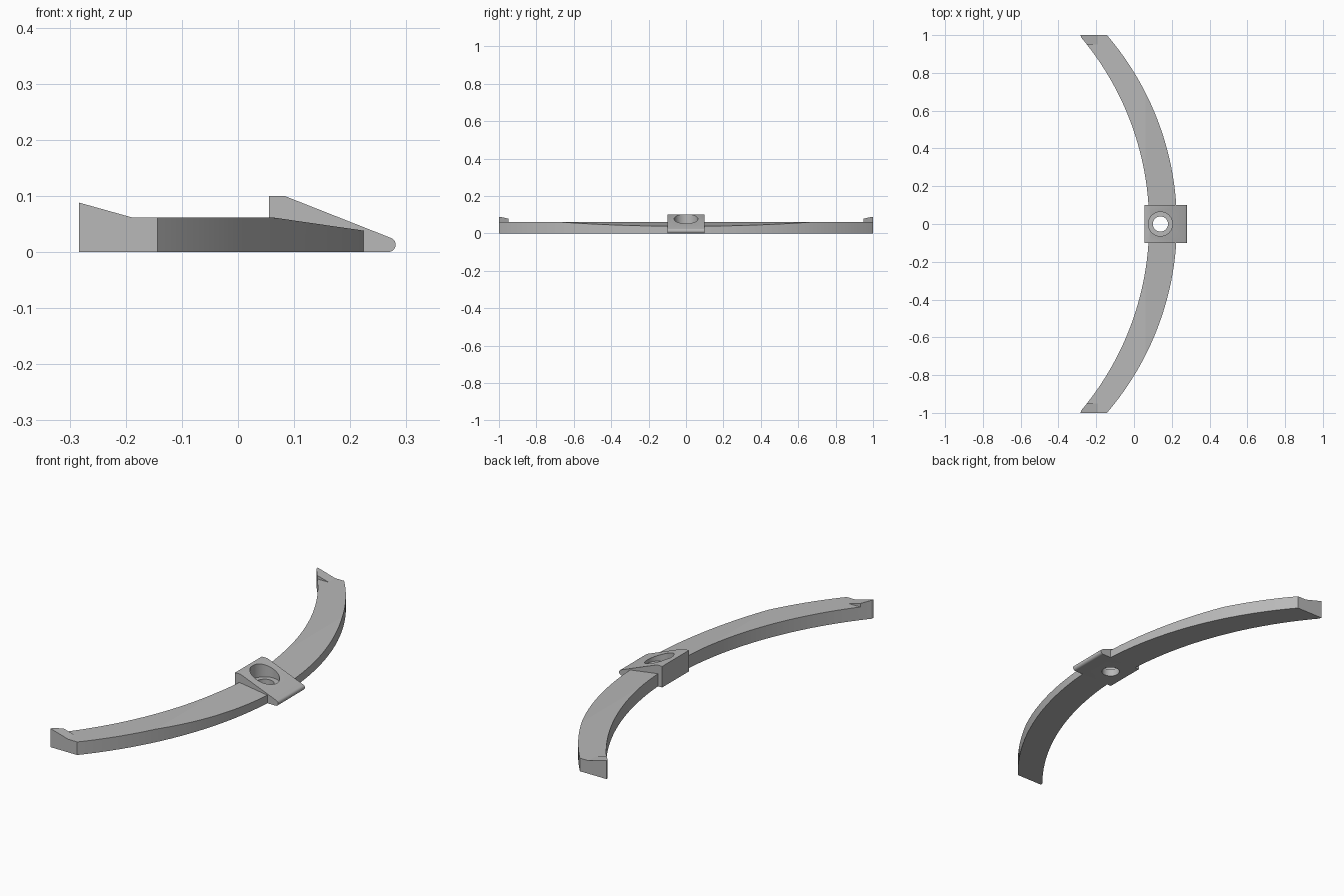
import bpy, bmesh, math

if "Cube" in bpy.data.objects:
    bpy.data.objects.remove(bpy.data.objects["Cube"], do_unlink=True)

grey = bpy.data.materials.new("plain grey")
grey.use_nodes = True
COLOUR = (0.48, 0.48, 0.48, 1)
grey.diffuse_color = COLOUR
grey.node_tree.nodes["Principled BSDF"].inputs["Base Color"].default_value = COLOUR


def make_object(name, bm):
    bmesh.ops.recalc_face_normals(bm, faces=bm.faces)
    mesh = bpy.data.meshes.new(name)
    bm.to_mesh(mesh)
    bm.free()
    mesh.materials.append(grey)
    ob = bpy.data.objects.new(name, mesh)
    bpy.context.collection.objects.link(ob)
    return ob


def activate(ob):
    bpy.ops.object.select_all(action='DESELECT')
    ob.select_set(True)
    bpy.context.view_layer.objects.active = ob


def loft(sections):
    """Skin closed sections of equal length and cap both ends."""
    bm = bmesh.new()
    rings = [[bm.verts.new(p) for p in s] for s in sections]
    for a, b in zip(rings, rings[1:]):
        for i in range(len(a)):
            j = (i + 1) % len(a)
            bm.faces.new((a[i], a[j], b[j], b[i]))
    bm.faces.new(rings[0])
    bm.faces.new(rings[-1])
    return bm


# Curved arm: both edges follow the same arc, shifted along x
RADIUS = 1.535
FLAT = 0.062
RIDGE, LUG_FOOT, TIP = 0.06, -0.19, -0.283


def arc_x(x0, y):
    return x0 - RADIUS + math.sqrt(RADIUS ** 2 - y ** 2)


def top_z(x, lug):
    if x > RIDGE:
        return FLAT - (x - RIDGE) * 0.145
    if lug and x < LUG_FOOT:
        return FLAT + (LUG_FOOT - x) * 0.28
    return FLAT


def arm_section(y, lug):
    inner, outer = max(arc_x(0.08, y), TIP), arc_x(0.227, y)
    ridge = min(max(RIDGE, inner), outer)
    foot = min(max(LUG_FOOT, inner), outer)
    top = [(x, y, top_z(x, lug)) for x in (outer, ridge, foot, inner)]
    return [(inner, y, 0), (outer, y, 0)] + top


STEPS = 24
LUG_START = 0.95
stations = [(0.098 + (LUG_START - 0.098) * i / STEPS, False) for i in range(STEPS + 1)]
stations += [(y, True) for y in (LUG_START, 0.97, 0.988, 1.0)]
bm = loft([arm_section(y, lug) for y, lug in stations])
bmesh.ops.remove_doubles(bm, verts=bm.verts, dist=1e-5)
bmesh.ops.dissolve_degenerate(bm, edges=bm.edges, dist=1e-5)
arms = make_object("curved_arms", bm)
mirror = arms.modifiers.new("Mirror", 'MIRROR')
mirror.use_axis = (False, True, False)
activate(arms)
bpy.ops.object.modifier_apply(modifier=mirror.name)

# Centre block: wedge profile with a rounded nose
NOSE = 0.013
profile = [(0.055, 0), (0.055, 0.1), (0.083, 0.1)]
for i in range(9):
    a = math.radians(68 - 158 * i / 8)
    profile.append((0.268 + NOSE * math.cos(a), NOSE + NOSE * math.sin(a)))
block = make_object("centre_block", loft([[(x, y, z) for x, z in profile] for y in (-0.1, 0.1)]))

# Stepped hole through the block
rings = []
for r, z in ((0.04, -0.1), (0.04, 0.035), (0.064, 0.035), (0.064, 0.2)):
    rings.append([(0.14 + r * math.cos(math.tau * k / 48), r * math.sin(math.tau * k / 48), z)
                  for k in range(48)])
cutter = make_object("hole_cutter", loft(rings))
cutter.hide_render = True
cut = block.modifiers.new("Hole", 'BOOLEAN')
cut.operation = 'DIFFERENCE'
cut.solver = 'EXACT'
cut.object = cutter
activate(block)
bpy.ops.object.modifier_apply(modifier=cut.name)
bpy.data.objects.remove(cutter, do_unlink=True)

# Smooth curves, crisp edges
for ob in (arms, block):
    activate(ob)
    bpy.ops.object.shade_smooth_by_angle(angle=math.radians(25 if ob is block else 5))
